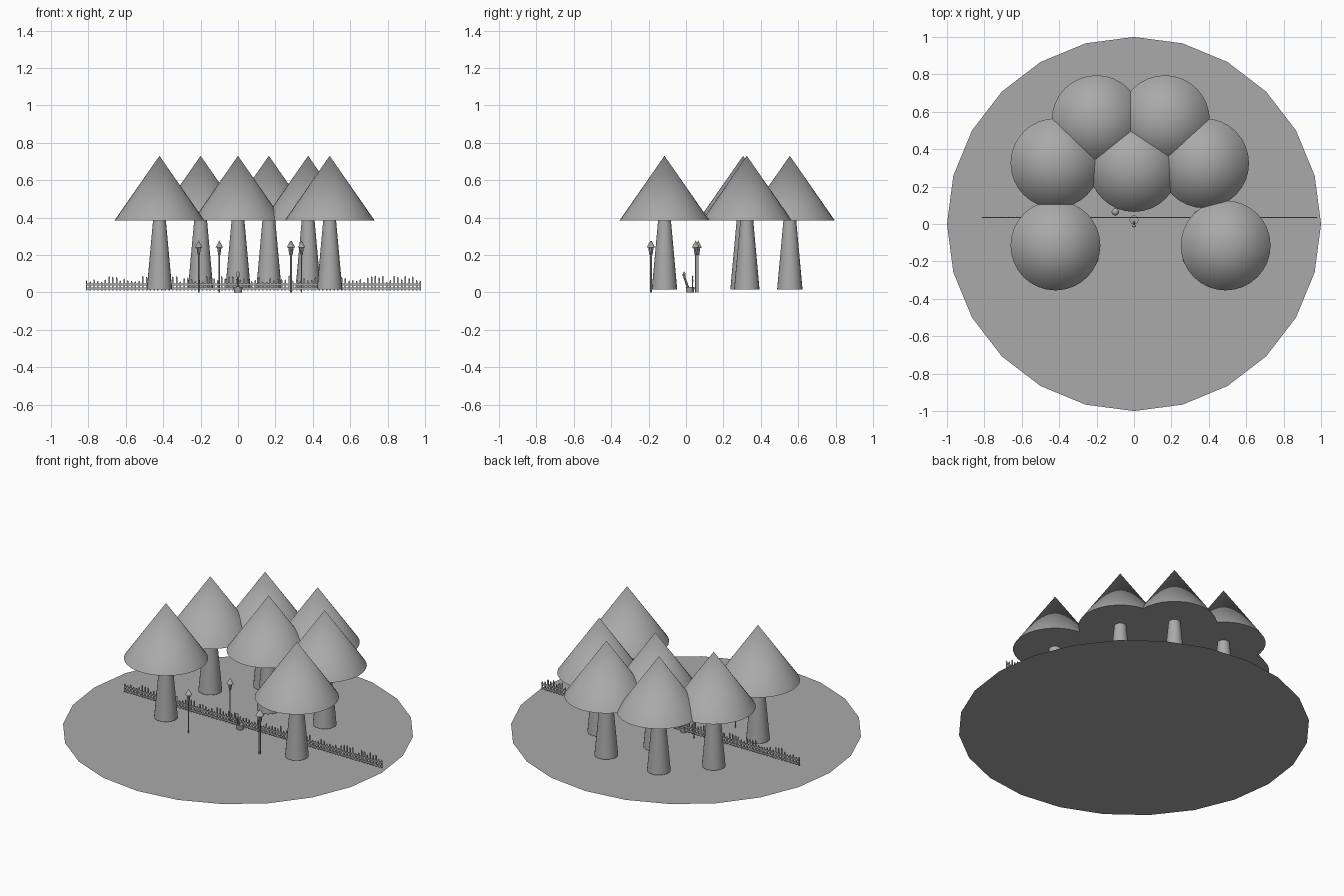
import bpy, bmesh, math, random
from mathutils import Matrix, Vector

cube = bpy.data.objects.get("Cube")
if cube:
    bpy.data.objects.remove(cube, do_unlink=True)

GREY = (0.4, 0.4, 0.4, 1)
mat = bpy.data.materials.new("plain grey")
mat.use_nodes = True
mat.diffuse_color = GREY
mat.node_tree.nodes["Principled BSDF"].inputs["Base Color"].default_value = GREY


def finish(bm, name, smooth=True):
    mesh = bpy.data.meshes.new(name)
    bm.to_mesh(mesh)
    bm.free()
    mesh.materials.append(mat)
    obj = bpy.data.objects.new(name, mesh)
    bpy.context.collection.objects.link(obj)
    if smooth:
        bpy.ops.object.select_all(action='DESELECT')
        obj.select_set(True)
        bpy.context.view_layer.objects.active = obj
        bpy.ops.object.shade_smooth_by_angle(angle=math.radians(40))
    return obj


def cone(bm, x, y, z0, z1, r0, r1, sides):
    place = Matrix.Translation((x, y, (z0 + z1) / 2))
    bmesh.ops.create_cone(bm, cap_ends=True, segments=sides, radius1=r0,
                          radius2=r1, depth=z1 - z0, matrix=place)


def box(bm, x, y, z, sx, sy, sz):
    place = Matrix.Translation((x, y, z)) @ Matrix.Diagonal((sx, sy, sz, 1))
    return bmesh.ops.create_cube(bm, size=1, matrix=place)["verts"]


# Flat round ground
bm = bmesh.new()
bmesh.ops.create_circle(bm, cap_ends=True, radius=1, segments=24)
finish(bm, "ground", smooth=False)

# Grove of conical trees
trees = [(-0.42, -0.115), (0.49, -0.115), (-0.42, 0.325), (0.375, 0.325),
         (-0.2, 0.555), (0.165, 0.555), (0, 0.305)]
for i, (x, y) in enumerate(trees, 1):
    bm = bmesh.new()
    cone(bm, x, y, 0.015, 0.4, 0.068, 0.033, 24)
    finish(bm, f"tree_trunk_{i}")
    bm = bmesh.new()
    cone(bm, x, y, 0.385, 0.73, 0.24, 0, 32)
    finish(bm, f"tree_canopy_{i}")

# Lamp posts: thin pole, tapered lantern, pointed cap
lamps = [(-0.21, -0.19), (-0.1, 0.065), (0.28, -0.19), (0.286, -0.185),
         (0.34, 0.052)]
for i, (x, y) in enumerate(lamps, 1):
    bm = bmesh.new()
    cone(bm, x, y, 0, 0.21, 0.003, 0.003, 8)
    cone(bm, x, y, 0.2, 0.242, 0.006, 0.012, 8)
    cone(bm, x, y, 0.24, 0.277, 0.02, 0, 12)
    finish(bm, f"lamp_post_{i}")

# Picket fence with uneven pointed boards
random.seed(4)
FENCE_Y, LEFT, RIGHT, COUNT = 0.035, -0.81, 0.975, 90
bm = bmesh.new()
for i in range(COUNT):
    x = LEFT + (RIGHT - LEFT) * i / (COUNT - 1)
    top = random.uniform(0.05, 0.085)
    box(bm, x, FENCE_Y, (top + 0.01) / 2, 0.008, 0.004, top - 0.01)
    cone(bm, x, FENCE_Y, top, top + 0.006, 0.004, 0, 4)
finish(bm, "fence_pickets", smooth=False)
bm = bmesh.new()
for z in (0.02, 0.043):
    box(bm, (LEFT + RIGHT) / 2, FENCE_Y, z, RIGHT - LEFT, 0.005, 0.01)
finish(bm, "fence_rails", smooth=False)

# Small tub with a leaning stalk and a bud in the middle
bm = bmesh.new()
cone(bm, 0, 0.022, 0, 0.03, 0.02, 0.024, 12)
finish(bm, "tub")
bm = bmesh.new()
base, tip = Vector((0, 0.012, 0.02)), Vector((0, -0.01, 0.085))
lean = (tip - base).to_track_quat('Z', 'Y').to_matrix().to_4x4()
bmesh.ops.create_cone(bm, cap_ends=True, segments=8, radius1=0.007, radius2=0.005,
                      depth=(tip - base).length,
                      matrix=Matrix.Translation((base + tip) / 2) @ lean)
bud = Matrix.Translation((0, -0.01, 0.093)) @ Matrix.Diagonal((0.01, 0.008, 0.018, 1))
bmesh.ops.create_uvsphere(bm, u_segments=10, v_segments=6, radius=1, matrix=bud)
finish(bm, "stalk_and_bud")
